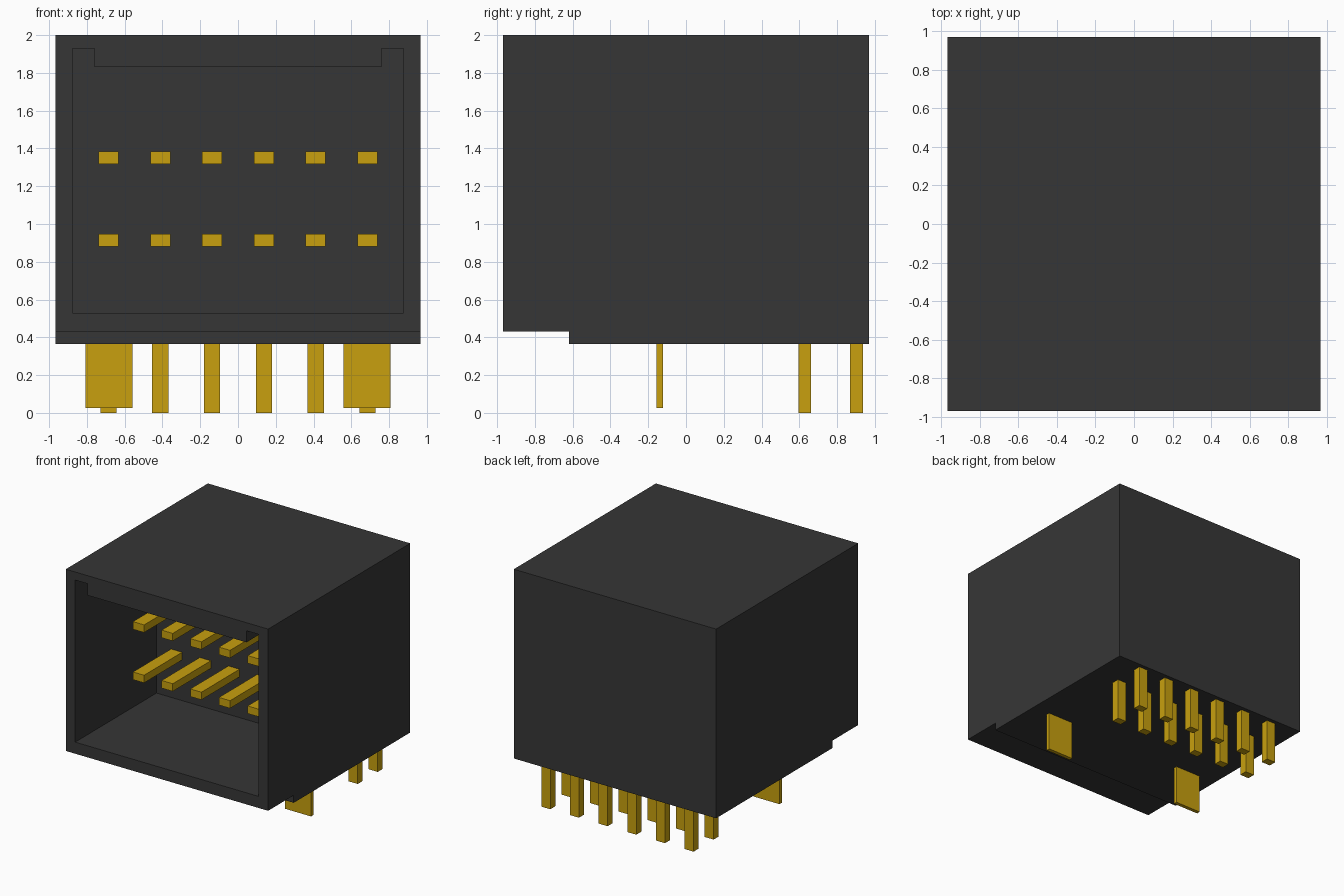
import bpy
import bmesh
from mathutils import Vector

cube = bpy.data.objects.get("Cube")
if cube:
    bpy.data.objects.remove(cube, do_unlink=True)


def make_material(name, color):
    mat = bpy.data.materials.new(name)
    mat.use_nodes = True
    mat.diffuse_color = (*color, 1)
    mat.node_tree.nodes["Principled BSDF"].inputs["Base Color"].default_value = (*color, 1)
    return mat


black = make_material("black_plastic", (0.037, 0.037, 0.037))
gold = make_material("gold_contact", (0.578, 0.352, 0.0045))


def add_prism(name, outline, direction, mat):
    """Extrude a closed outline of 3D points along a direction."""
    bm = bmesh.new()
    face = bm.faces.new([bm.verts.new(p) for p in outline])
    moved = bmesh.ops.extrude_face_region(bm, geom=[face])["geom"]
    bmesh.ops.translate(bm, vec=Vector(direction),
                        verts=[g for g in moved if isinstance(g, bmesh.types.BMVert)])
    if face.is_valid and all(len(e.link_faces) == 1 for e in face.edges):
        bm.faces.new(list(reversed(face.verts)))
    bmesh.ops.recalc_face_normals(bm, faces=bm.faces)
    mesh = bpy.data.meshes.new(name)
    bm.to_mesh(mesh)
    bm.free()
    mesh.materials.append(mat)
    obj = bpy.data.objects.new(name, mesh)
    bpy.context.collection.objects.link(obj)
    return obj


def add_box(name, lo, hi, mat):
    (x0, y0, z0), (x1, y1, z1) = lo, hi
    base = [(x0, y0, z0), (x1, y0, z0), (x1, y1, z0), (x0, y1, z0)]
    return add_prism(name, base, (0, 0, z1 - z0), mat)


# Housing: stepped side profile extruded across the width
W, D, BOTTOM = 0.967, 0.97, 0.365
WALL_Y = 0.14          # back of the socket
side = [(-D, 0.43), (-0.62, 0.43), (-0.62, BOTTOM), (D, BOTTOM), (D, 2.0), (-D, 2.0)]
housing = add_prism("housing", [(-W, y, z) for y, z in side], (2 * W, 0, 0), black)

# Socket opening with the wide keying ridge along its ceiling
half = [(0.877, 0.53), (0.877, 1.93), (0.76, 1.93), (0.76, 1.83)]
opening = half + [(-x, z) for x, z in reversed(half)]
cutter = add_prism("socket_cutter", [(x, -D - 0.1, z) for x, z in opening],
                   (0, WALL_Y + D + 0.1, 0), black)
cutter.hide_render = True
mod = housing.modifiers.new("socket", 'BOOLEAN')
mod.operation = 'DIFFERENCE'
mod.solver = 'EXACT'
mod.object = cutter
bpy.context.view_layer.update()
graph = bpy.context.evaluated_depsgraph_get()
cut_mesh = bpy.data.meshes.new_from_object(housing.evaluated_get(graph))
housing.modifiers.clear()
housing.data = cut_mesh
bpy.data.objects.remove(cutter, do_unlink=True)

# Six columns of contacts: two rows of socket pins and two rows of solder legs
for col in range(6):
    x = (col - 2.5) * 0.274
    for row, z in (("lower", 0.915), ("upper", 1.35)):
        add_box(f"{row}_contact_pin_{col + 1}", (x - 0.053, -0.38, z - 0.033),
                (x + 0.053, WALL_Y + 0.02, z + 0.033), gold)
    for row, y in (("inner", 0.629), ("rear", 0.902)):
        add_box(f"{row}_solder_leg_{col + 1}", (x - 0.043, y - 0.034, 0),
                (x + 0.043, y + 0.034, BOTTOM + 0.02), gold)

# Flat hold-down tabs under the front
for name, x in (("left", 0.683), ("right", -0.683)):
    add_box(f"{name}_mounting_tab", (x - 0.124, -0.155, 0.027),
            (x + 0.124, -0.123, BOTTOM + 0.02), gold)
